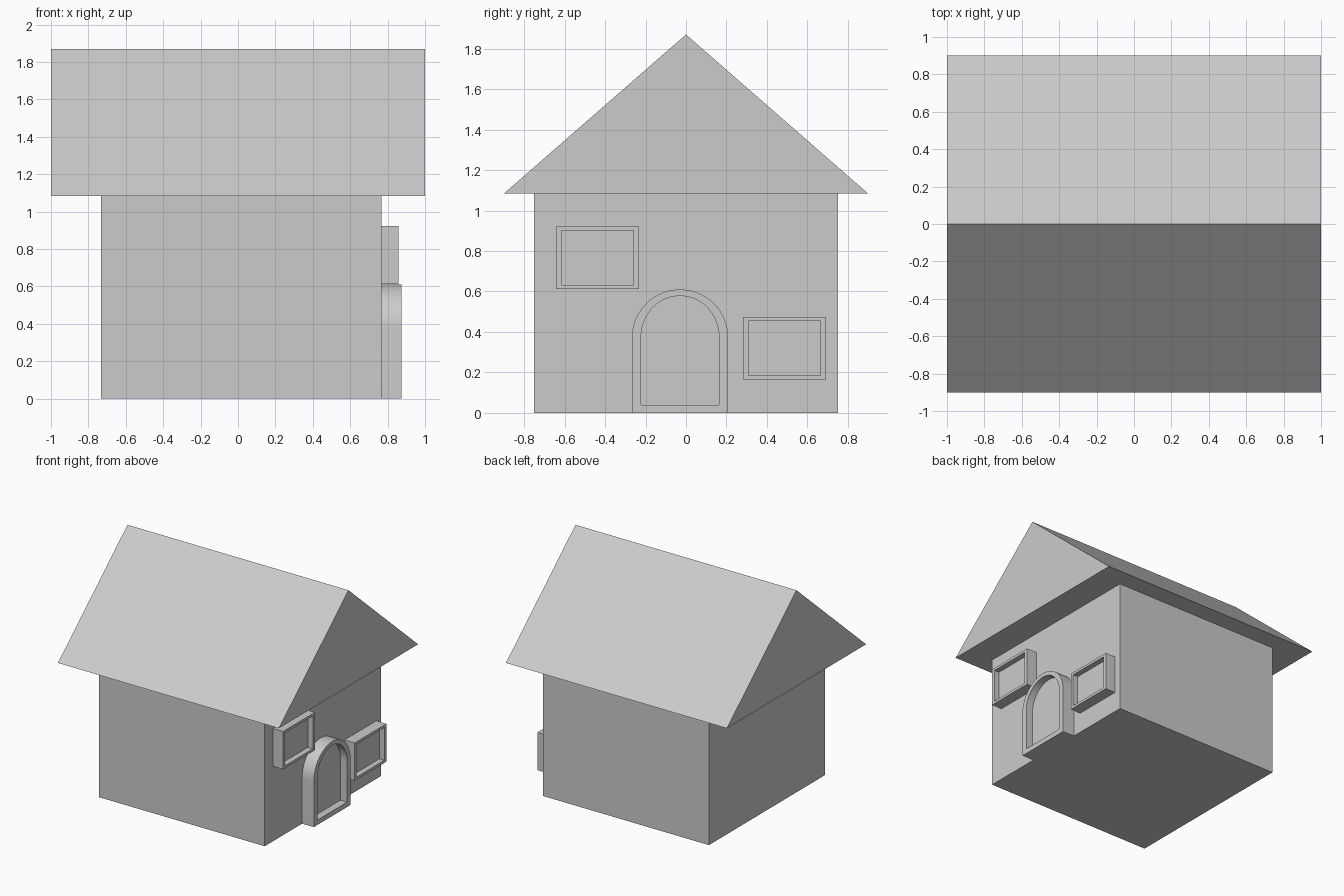
import bpy, bmesh
from math import sin, cos, pi, radians

if "Cube" in bpy.data.objects:
    bpy.data.objects.remove(bpy.data.objects["Cube"])


def build(name, loops, smooth=False):
    """Skin a stack of matching point loops and cap both ends."""
    bm = bmesh.new()
    rings = [[bm.verts.new(p) for p in loop] for loop in loops]
    n = len(rings[0])
    for a, b in zip(rings, rings[1:]):
        for i in range(n):
            j = (i + 1) % n
            bm.faces.new((a[i], a[j], b[j], b[i]))
    bm.faces.new(rings[0][::-1])
    bm.faces.new(rings[-1])
    bmesh.ops.recalc_face_normals(bm, faces=bm.faces)
    mesh = bpy.data.meshes.new(name)
    bm.to_mesh(mesh)
    bm.free()
    obj = bpy.data.objects.new(name, mesh)
    bpy.context.collection.objects.link(obj)
    if smooth:
        bpy.ops.object.select_all(action='DESELECT')
        bpy.context.view_layer.objects.active = obj
        obj.select_set(True)
        bpy.ops.object.shade_smooth_by_angle(angle=radians(30))
    return obj


def at_x(profile, x):
    return [(x, y, z) for y, z in profile]


def rect(y0, y1, z0, z1):
    return [(y0, z0), (y1, z0), (y1, z1), (y0, z1)]


def arch(y0, y1, z0, spring, top, steps=32):
    c, r = (y0 + y1) / 2, (y1 - y0) / 2
    curve = [(c + r * cos(pi * i / steps), spring + (top - spring) * sin(pi * i / steps))
             for i in range(steps + 1)]
    return [(y0, z0), (y1, z0)] + curve


def framed_panel(name, outer, inner, front, depth, smooth=False):
    """Block on the +x wall with a recessed panel inside its frame."""
    build(name, [at_x(outer, 0.74), at_x(outer, front),
                 at_x(inner, front), at_x(inner, front - depth)], smooth)


# Walls
walls = rect(-0.75, 0.75, 0, 1.084)
build("walls", [at_x(walls, -0.733), at_x(walls, 0.767)])

# Gabled roof
gable = [(-0.9, 1.084), (0.9, 1.084), (0, 1.87)]
build("roof", [at_x(gable, -1), at_x(gable, 1)])

# Windows
for name, y, z in (("upper_window", -0.437, 0.767), ("lower_window", 0.487, 0.32)):
    framed_panel(name,
                 rect(y - 0.205, y + 0.205, z - 0.155, z + 0.155),
                 rect(y - 0.178, y + 0.178, z - 0.134, z + 0.134), 0.858, 0.045)

# Arched door
framed_panel("door",
             arch(-0.267, 0.208, 0, 0.373, 0.61),
             arch(-0.222, 0.163, 0.04, 0.375, 0.578), 0.873, 0.06, True)
